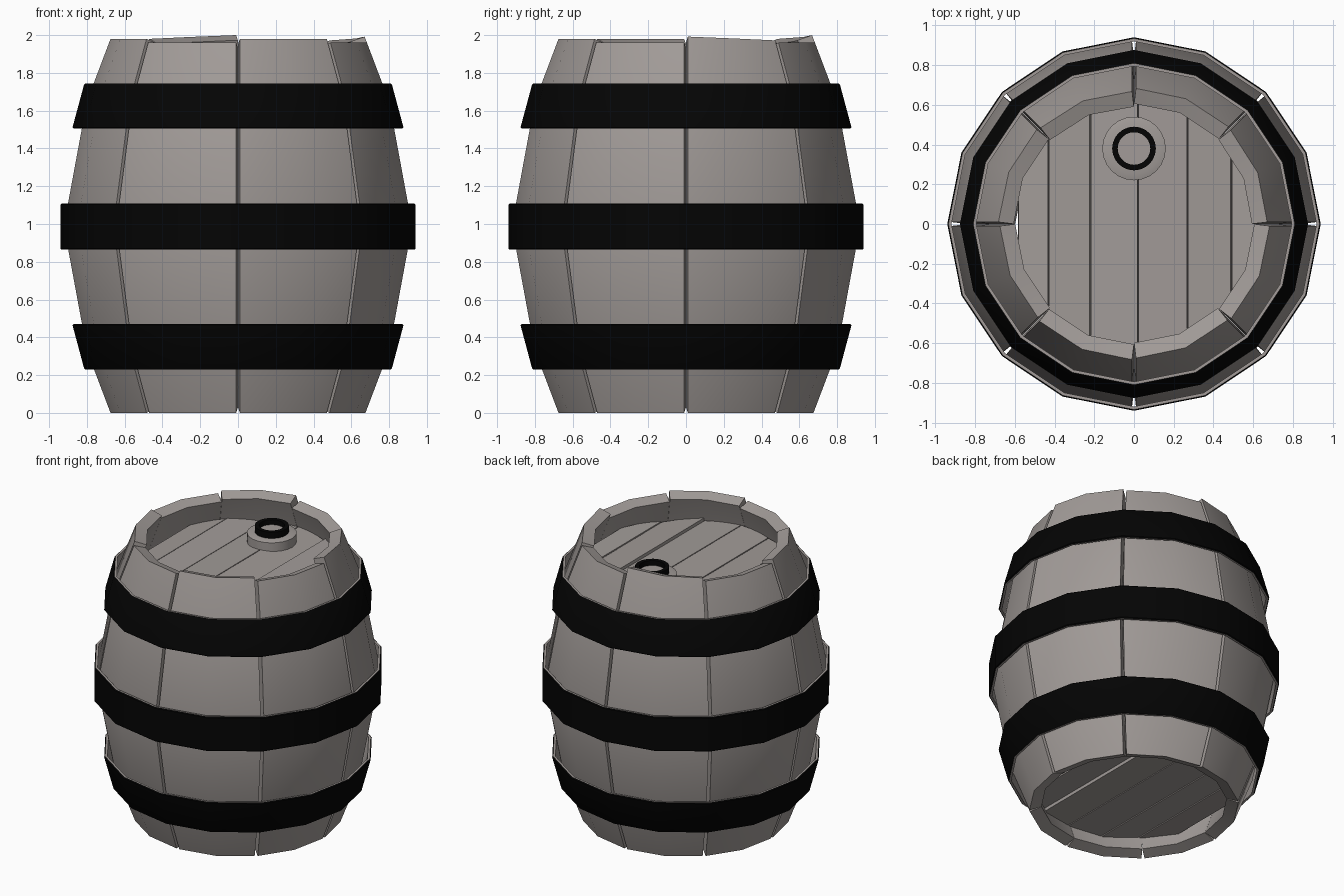
import bpy, bmesh, math
from math import cos, sin, pi, sqrt

if "Cube" in bpy.data.objects:
    bpy.data.objects.remove(bpy.data.objects["Cube"])


def material(name, rgb):
    m = bpy.data.materials.new(name)
    m.diffuse_color = (*rgb, 1)
    m.use_nodes = True
    m.node_tree.nodes["Principled BSDF"].inputs["Base Color"].default_value = m.diffuse_color
    return m


WOOD = material("weathered grey wood", (0.36, 0.33, 0.315))
IRON = material("black iron", (0.0012, 0.0012, 0.0012))


def finish(name, bm, mats, angle=30):
    bmesh.ops.recalc_face_normals(bm, faces=bm.faces)
    me = bpy.data.meshes.new(name)
    bm.to_mesh(me)
    bm.free()
    for m in mats:
        me.materials.append(m)
    ob = bpy.data.objects.new(name, me)
    bpy.context.collection.objects.link(ob)
    bpy.ops.object.select_all(action='DESELECT')
    ob.select_set(True)
    bpy.context.view_layer.objects.active = ob
    bpy.ops.object.shade_smooth_by_angle(angle=math.radians(angle))
    return ob


def lathe(name, section, sides, mats, rule=None, centre=(0, 0)):
    """Revolve a closed (radius, z) section around a vertical axis."""
    bm = bmesh.new()
    rings = []
    for k in range(sides):
        a = 2 * pi * k / sides
        rings.append([bm.verts.new((centre[0] + r * cos(a), centre[1] + r * sin(a), z))
                      for r, z in section])
    n = len(section)
    for k in range(sides):
        p, q = rings[k], rings[(k + 1) % sides]
        for i in range(n):
            j = (i + 1) % n
            f = bm.faces.new((p[i], q[i], q[j], p[j]))
            if rule:
                f.material_index = rule(i)
    return finish(name, bm, mats)


# Staves: bulged boards, two facets wide, ends cut square to their lean
OUTER = [(0.675, 0), (0.80, 0.33), (0.922, 0.99), (0.80, 1.65), (0.675, 1.98)]
INNER = [(0.598, 0.027), (0.72, 0.35), (0.842, 0.99), (0.72, 1.63), (0.598, 1.953)]
GAP = 0.01  # joints are open outside and closed inside
LIFT = {0: (0.012, -0.008), 2: (0.02, 0.0), 4: (0, 0), 6: (0, 0)}  # uneven top ends


def stave(i):
    bm = bmesh.new()
    section = OUTER + INNER[::-1]
    lift = LIFT.get(i, (-0.02, -0.02))
    columns = []
    for k in range(3):
        col = []
        for s, (r, z) in enumerate(section):
            gap = GAP if s < len(OUTER) else 0.0005
            a = pi / 4 * i + pi / 8 * k + (1 - k) * gap / r
            if z > 1.9:
                d = lift[0] + (lift[1] - lift[0]) * k / 2
                z += d
                r -= 0.38 * d
            col.append(bm.verts.new((r * cos(a), r * sin(a), z)))
        columns.append(col)
    n = len(section)
    for p, q in zip(columns, columns[1:]):
        for a in range(n):
            b = (a + 1) % n
            bm.faces.new((p[a], q[a], q[b], p[b]))
    # side walls as strips between outer and inner edges
    for col in (columns[0], columns[-1]):
        for a in range(4):
            bm.faces.new((col[a], col[a + 1], col[n - 2 - a], col[n - 1 - a]))
    finish(f"stave_{i + 1}", bm, [WOOD])


for i in range(8):
    stave(i)

# Hoops: iron outside with a small rounded lip, pale edges
T, B = 0.021, 0.006
for name, r0, z0, r1, z1 in (("lower_hoop", 0.815, 0.23, 0.876, 0.47),
                             ("middle_hoop", 0.94, 0.864, 0.94, 1.108),
                             ("upper_hoop", 0.876, 1.506, 0.815, 1.744)):
    lathe(name, [(r0 - B, z0), (r0, z0 + B), (r1, z1 - B), (r1 - B, z1),
                 (r1 - T, z1), (r0 - T, z0)], 16,
          [WOOD, IRON], lambda i: 1 if i < 3 else 0)

# Lids: planks running front to back, trimmed round and slightly tilted
CUTS = [-0.585, -0.43, -0.22, 0.02, 0.27, 0.49, 0.63]
TILT = [0.006, -0.008, 0.006, -0.006, -0.012, 0.008]
RADIUS = 0.65


def outline(x0, x1):
    xs = [x0 + (x1 - x0) * k / 3 for k in range(4)]
    xy = [(x, -sqrt(RADIUS ** 2 - x * x)) for x in xs]
    return xy + [(x, -y) for x, y in xy[::-1]]


def lid(name, z, up):
    bm = bmesh.new()
    for x0, x1, t in zip(CUTS, CUTS[1:], TILT):
        mid = (x0 + x1) / 2
        slope = 2 * t / (x1 - x0)
        # shown face is narrower than the hidden one, so joints read as grooves
        top = [bm.verts.new((x, y, z + slope * (x - mid)))
               for x, y in outline(x0 + 0.003, x1 - 0.003)]
        low = [bm.verts.new((x, y, z - up * 0.05)) for x, y in outline(x0, x1)]
        bm.faces.new(top)
        bm.faces.new(low)
        for a in range(len(top)):
            b = (a + 1) % len(top)
            bm.faces.new((top[a], top[b], low[b], low[a]))
    finish(name, bm, [WOOD])


lid("top_lid", 1.785, 1)
lid("bottom_lid", 0.125, -1)

# Bung: wooden collar with an iron ring around a sunken plug
BUNG = (0, 0.38)
lathe("bung_collar", [(0.06, 1.75), (0.16, 1.75), (0.16, 1.848), (0.13, 1.856), (0.06, 1.856)],
      24, [WOOD], centre=BUNG)
lathe("bung_ring", [(0.082, 1.82), (0.11, 1.82), (0.11, 1.9), (0.082, 1.9)],
      24, [IRON], centre=BUNG)
bm = bmesh.new()
bmesh.ops.create_cone(bm, cap_ends=True, segments=24, radius1=0.083, radius2=0.083, depth=0.08)
bmesh.ops.translate(bm, verts=bm.verts, vec=(0, 0.38, 1.825))
finish("bung_plug", bm, [WOOD])
